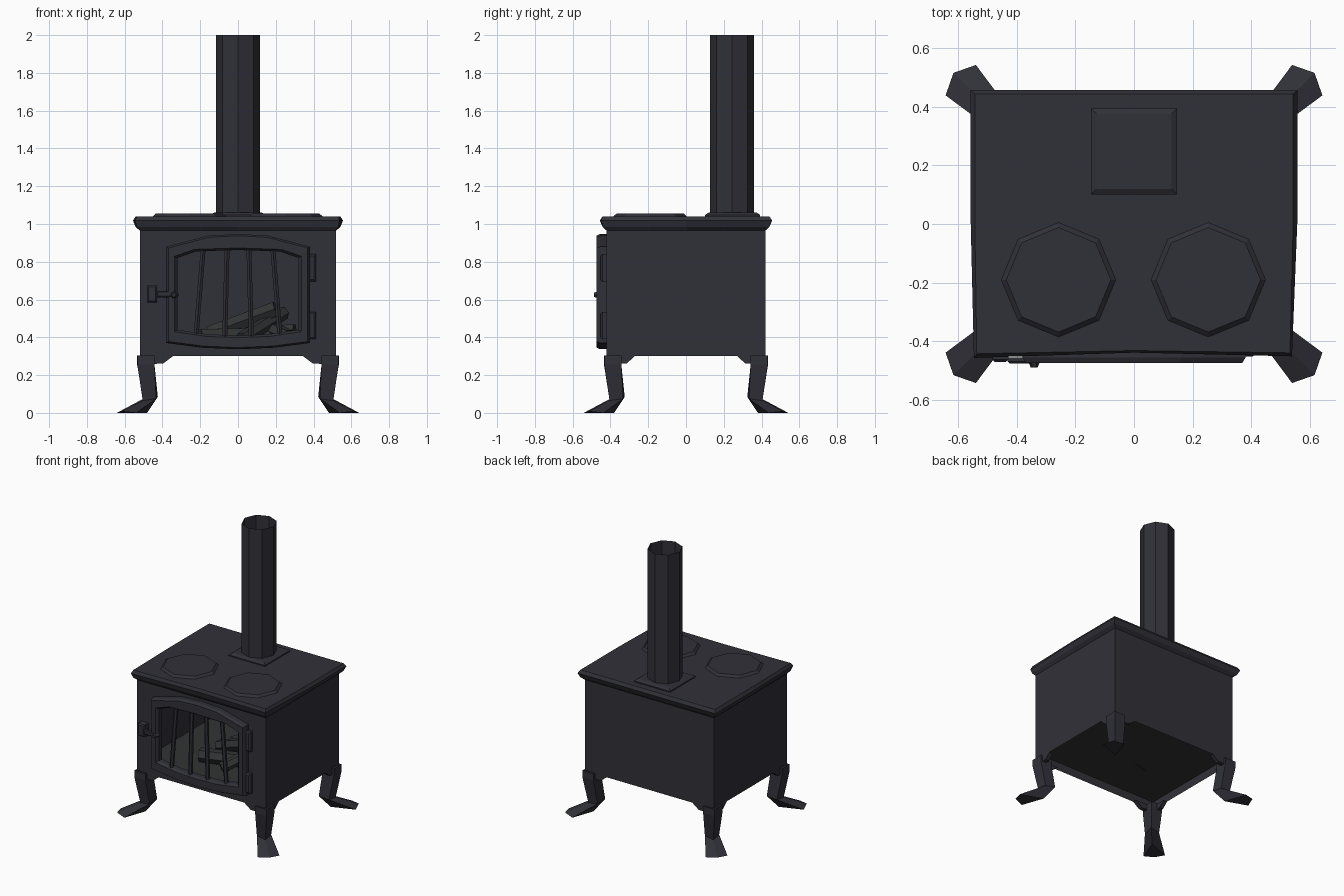
import bpy, bmesh, math
from mathutils import Vector

if "Cube" in bpy.data.objects:
    bpy.data.objects.remove(bpy.data.objects["Cube"])


def material(name, rgb):
    m = bpy.data.materials.new(name)
    m.diffuse_color = (*rgb, 1)
    m.use_nodes = True
    m.node_tree.nodes["Principled BSDF"].inputs["Base Color"].default_value = m.diffuse_color
    return m


IRON = material("cast_iron", (0.030, 0.030, 0.040))
ASH = material("charred_grey", (0.032, 0.034, 0.035))


def finish(name, bm, mat, fix=True):
    if fix:
        bmesh.ops.recalc_face_normals(bm, faces=bm.faces)
    me = bpy.data.meshes.new(name)
    bm.to_mesh(me)
    bm.free()
    me.materials.append(mat)
    ob = bpy.data.objects.new(name, me)
    bpy.context.collection.objects.link(ob)
    return ob


def loft(name, rings, mat=IRON, start=False, end=False):
    """Skin a series of closed rings that have equal point counts."""
    bm = bmesh.new()
    vs = [[bm.verts.new(p) for p in r] for r in rings]
    n = len(rings[0])
    for a, b in zip(vs, vs[1:]):
        for i in range(n):
            j = (i + 1) % n
            bm.faces.new((a[i], a[j], b[j], b[i]))
    if start:
        bm.faces.new(vs[0])
    if end:
        bm.faces.new(vs[-1])
    return finish(name, bm, mat)


def rect(x, y, z, cx=0, cy=0):
    return [(cx + sx * x, cy + sy * y, z) for sx, sy in ((-1, -1), (1, -1), (1, 1), (-1, 1))]


def ngon(r, z, cx, cy, n=8):
    return [(cx + r * math.cos(math.tau * i / n), cy + r * math.sin(math.tau * i / n), z) for i in range(n)]


def box(name, x0, x1, y0, y1, z0, z1, bev=0.0):
    # block with its front edges tapered by bev
    f = lambda y, b: [(x0 + b, y, z0 + b), (x1 - b, y, z0 + b), (x1 - b, y, z1 - b), (x0 + b, y, z1 - b)]
    return loft(name, [f(y1, 0), f(y0 + bev, 0), f(y0, bev)], start=True, end=True)


def rod(name, a, b, r, n, mat=IRON, r2=None):
    a, b = Vector(a), Vector(b)
    q = (b - a).to_track_quat('Z', 'Y')
    ring = lambda c, rad: [c + q @ Vector(p) for p in ngon(rad, 0, 0, 0, n)]
    return loft(name, [ring(a, r), ring(b, r2 or r)], mat, True, True)


BX, BY, Z0, Z1 = 0.52, 0.42, 0.30, 0.97

# door outlines (x, z): lower edge sags and upper edge arches
half_out = [(0, .337), (.19, .345), (.38, .37), (.38, .88), (.16, .938), (0, .947)]
half_in = [(0, .41), (.16, .416), (.32, .44), (.32, .82), (.22, .855), (0, .862)]


def outline(half, y, grow=0.0):
    pts = half + [(-x, z) for x, z in half[-2:0:-1]]
    return [(x * (1 + grow), y, .64 + (z - .64) * (1 + grow)) for x, z in pts]


# body: sides and back, plus a front panel with the door opening
bm = bmesh.new()
lo = [bm.verts.new(p) for p in rect(BX, BY, Z0)]
hi = [bm.verts.new(p) for p in rect(BX, BY, Z1)]
for i in (1, 2, 3):
    j = (i + 1) % 4
    bm.faces.new((lo[i], lo[j], hi[j], hi[i]))
finish("stove_body", bm, IRON, False)

bm = bmesh.new()
for loop in ([(-BX, -BY, Z0), (BX, -BY, Z0), (BX, -BY, Z1), (-BX, -BY, Z1)], outline(half_in, -BY)):
    vs = [bm.verts.new(p) for p in loop]
    for i in range(len(vs)):
        bm.edges.new((vs[i - 1], vs[i]))
bmesh.ops.triangle_fill(bm, edges=bm.edges[:], use_beauty=True, normal=(0, -1, 0))
finish("front_panel", bm, IRON)

# firebox floor, recessed above the lower edge
bm = bmesh.new()
bm.faces.new([bm.verts.new(p) for p in rect(BX - .002, BY - .002, 0.36)])
finish("firebox_floor", bm, ASH, False)


# cooktop with flared rim; front edge bows in slightly
def rim(o, z):
    w = o * 0.5
    x, y = BX + o, BY + o
    return [(-x + w * .6, -y, z), (0, -y + w, z), (x - w, -y + w * .3, z), (x, 0, z),
            (x, y, z), (0, y, z), (-x, y, z), (-x, 0, z)]


loft("cooktop", [rim(0, .965), rim(.022, .985), rim(.036, 1.018), rim(.022, 1.04)], start=True, end=True)

# hot plates
for side, cx in (("left", -.257), ("right", .253)):
    loft("hot_plate_" + side, [ngon(.195, 1.04, cx, -.19), ngon(.178, 1.055, cx, -.19)], end=True)

# flue collar and open pipe
loft("flue_collar", [rect(.146, .146, 1.04, 0, .247), rect(.146, .146, 1.048, 0, .247),
                     rect(.127, .127, 1.06, 0, .247)], end=True)
loft("flue_pipe", [ngon(.117, 1.05, 0, .243), ngon(.117, 2.0, 0, .243)])

# door frame
loft("door_frame", [outline(half_out, -.42), outline(half_out, -.455), outline(half_out, -.473, -.03),
                    outline(half_in, -.473, .05), outline(half_in, -.455), outline(half_in, -.42)])

# splayed door bars
for i, (xt, xb) in enumerate(((-.185, -.222), (-.058, -.07), (.058, .07), (.185, .222))):
    bar = lambda x, z: [(x - .013, -.44, z), (x - .013, -.455, z), (x, -.465, z), (x + .013, -.455, z), (x + .013, -.44, z)]
    loft(f"door_bar_{i + 1}", [bar(xb, .405), bar(xt, .862)], start=True, end=True)

# hinges
for nm, z in (("lower", .39), ("upper", .695)):
    box("hinge_" + nm, .372, .413, -.452, -.42, z, z + .145, .01)

# latch
box("latch_plate", -.482, -.428, -.47, -.42, .585, .675, .008)
box("latch_bar", -.43, -.33, -.475, -.455, .612, .645, .006)
rod("latch_knob", (-.34, -.45, .625), (-.34, -.488, .625), .027, 6, r2=.012)

# cabriole legs: rings given as (outward, sideways, height) from the body corner
leg = [
    [(.018, 0, .305), (-.045, .065, .305), (-.11, 0, .305), (-.045, -.065, .305)],
    [(.018, 0, .255), (-.045, .065, .255), (-.11, 0, .255), (-.045, -.065, .255)],
    [(-.022, 0, .065), (-.075, .048, .075), (-.135, 0, .085), (-.075, -.048, .075)],
    [(.134, 0, .008), (.099, .073, 0), (-.055, 0, 0), (.099, -.073, 0)],
]
R = math.sqrt(.5)
for sx, nx in ((-1, "left"), (1, "right")):
    for sy, ny in ((-1, "front"), (1, "back")):
        loft(f"{ny}_{nx}_leg", [[(sx * (BX + (d + w) * R), sy * (BY + (d - w) * R), z) for d, w, z in r]
                                for r in leg], start=True, end=True)
        # tapered brackets along both walls
        prof = [(0, .30), (.175, .30), (.125, .262), (0, .255)]
        loft(f"{ny}_{nx}_bracket_wide", [[(sx * (BX - a), sy * (BY - t), z) for a, z in prof]
                                         for t in (0, .03)], start=True, end=True)
        loft(f"{ny}_{nx}_bracket_deep", [[(sx * (BX - t), sy * (BY - a * .85), z) for a, z in prof]
                                         for t in (0, .03)], start=True, end=True)

# firewood stack
logs = [((-.20, -.15, .40), (.25, -.02, .41), .05), ((-.12, .12, .41), (.30, .02, .42), .055),
        ((-.15, .0, .42), (.20, -.05, .55), .045), ((.27, -.18, .40), (.05, .18, .50), .042),
        ((.02, -.22, .39), (.24, .05, .53), .038)]
for i, (a, b, r) in enumerate(logs):
    rod(f"log_{i + 1}", a, b, r, 6, ASH)
